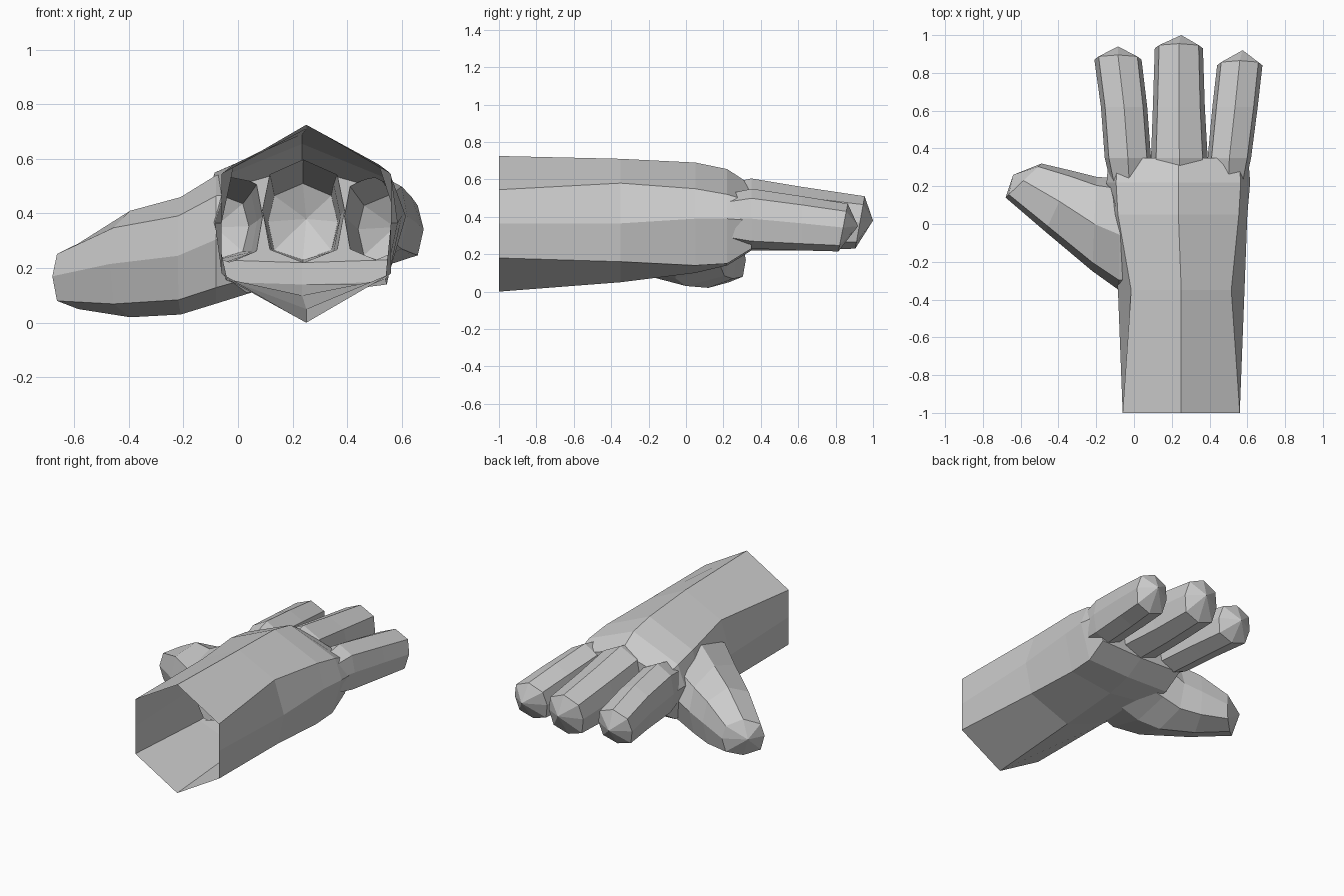
import bpy, bmesh
from mathutils import Vector

if "Cube" in bpy.data.objects:
    bpy.data.objects.remove(bpy.data.objects["Cube"])


def loft(name, rings, tip=None):
    """Skin a list of equal rings; close the end with a point or a flat cap."""
    bm = bmesh.new()
    rows = [[bm.verts.new(p) for p in r] for r in rings]
    n = len(rows[0])
    for a, b in zip(rows, rows[1:]):
        for i in range(n):
            j = (i + 1) % n
            bm.faces.new((a[i], a[j], b[j], b[i]))
    bm.faces.new(rows[0])
    if tip:
        t = bm.verts.new(tip)
        for i in range(n):
            bm.faces.new((rows[-1][i], rows[-1][(i + 1) % n], t))
    else:
        bm.faces.new(rows[-1])
    bmesh.ops.recalc_face_normals(bm, faces=bm.faces)
    me = bpy.data.meshes.new(name)
    bm.to_mesh(me)
    bm.free()
    ob = bpy.data.objects.new(name, me)
    bpy.context.collection.objects.link(ob)
    return ob


# eight-sided section shared by the fingers and thumb
OCT = [(0, 1), (.82, .68), (1, 0), (.82, -.75), (0, -1), (-.82, -.75), (-1, 0), (-.82, .68)]


def palm_ring(y, cx, top, up, mid, low, bot):
    pts = [(0, top), up, mid, low, (0, bot)]
    pts += [(-x, z) for x, z in (low, mid, up)]
    return [(cx + x, y, z) for x, z in pts]


def finger_ring(y, x0, x1, z0, z1, slant=0):
    cx, cz, w, h = (x0 + x1) / 2, (z0 + z1) / 2, (x1 - x0) / 2, (z1 - z0) / 2
    return [(cx + w * a, y + slant * b, cz + h * b) for a, b in OCT]


def thumb_ring(p, q, z0, z1):
    p, q = Vector(p), Vector(q)
    c, d = (p + q) / 2, (q - p) / 2
    return [(c.x + d.x * a, c.y + d.y * a, (z0 + z1) / 2 + (z1 - z0) / 2 * b) for a, b in OCT]


# wrist and palm
hand = loft("hand", [
    palm_ring(-1, .25, .725, (.31, .545), (.31, .365), (.31, .18), 0),
    palm_ring(-.35, .25, .71, (.265, .58), (.335, .365), (.29, .16), .05),
    palm_ring(.05, .235, .69, (.32, .55), (.365, .39), (.31, .14), .10),
    palm_ring(.22, .235, .655, (.33, .52), (.38, .39), (.31, .15), .14),
    palm_ring(.35, .235, .57, (.32, .48), (.37, .38), (.31, .23), .22),
])

# three fingers: y, x range, z range, slant of the end ring
fingers = {
    "index_finger": ([(.12, -.10, .06, .28, .50), (.35, -.155, .09, .22, .56),
                      (.62, -.175, .07, .22, .525), (.87, -.21, .04, .23, .475, .025)],
                     (-.085, .94, .35)),
    "middle_finger": ([(.15, .12, .36, .28, .56), (.35, .09, .39, .22, .605),
                       (.62, .10, .375, .22, .56), (.93, .11, .365, .23, .51, .025)],
                      (.25, 1.0, .38)),
    "little_finger": ([(.12, .42, .57, .28, .50), (.35, .39, .62, .23, .55),
                       (.62, .415, .655, .22, .51), (.84, .44, .68, .215, .47, .025)],
                      (.575, .92, .35)),
}
parts = [loft(n, [finger_ring(*r) for r in rs], tip) for n, (rs, tip) in fingers.items()]

# thumb
parts.append(loft("thumb", [
    thumb_ring((.08, -.33), (.08, .22), .12, .55),
    thumb_ring((-.08, -.35), (-.08, .24), .07, .54),
    thumb_ring((-.22, -.25), (-.2, .25), .03, .46),
    thumb_ring((-.47, -.04), (-.32, .28), .02, .41),
    thumb_ring((-.68, .14), (-.49, .32), .05, .29),
], (-.64, .26, .18)))

# weld everything into one skin
bpy.context.view_layer.objects.active = hand
for p in parts:
    m = hand.modifiers.new("join", 'BOOLEAN')
    m.operation, m.solver, m.object = 'UNION', 'EXACT', p
    bpy.ops.object.modifier_apply(modifier=m.name)
    bpy.data.objects.remove(p)

# open the wrist end
bm = bmesh.new()
bm.from_mesh(hand.data)
ends = [f for f in bm.faces if all(v.co.y < -.99 for v in f.verts)]
bmesh.ops.delete(bm, geom=ends, context='FACES')
bm.to_mesh(hand.data)
bm.free()
